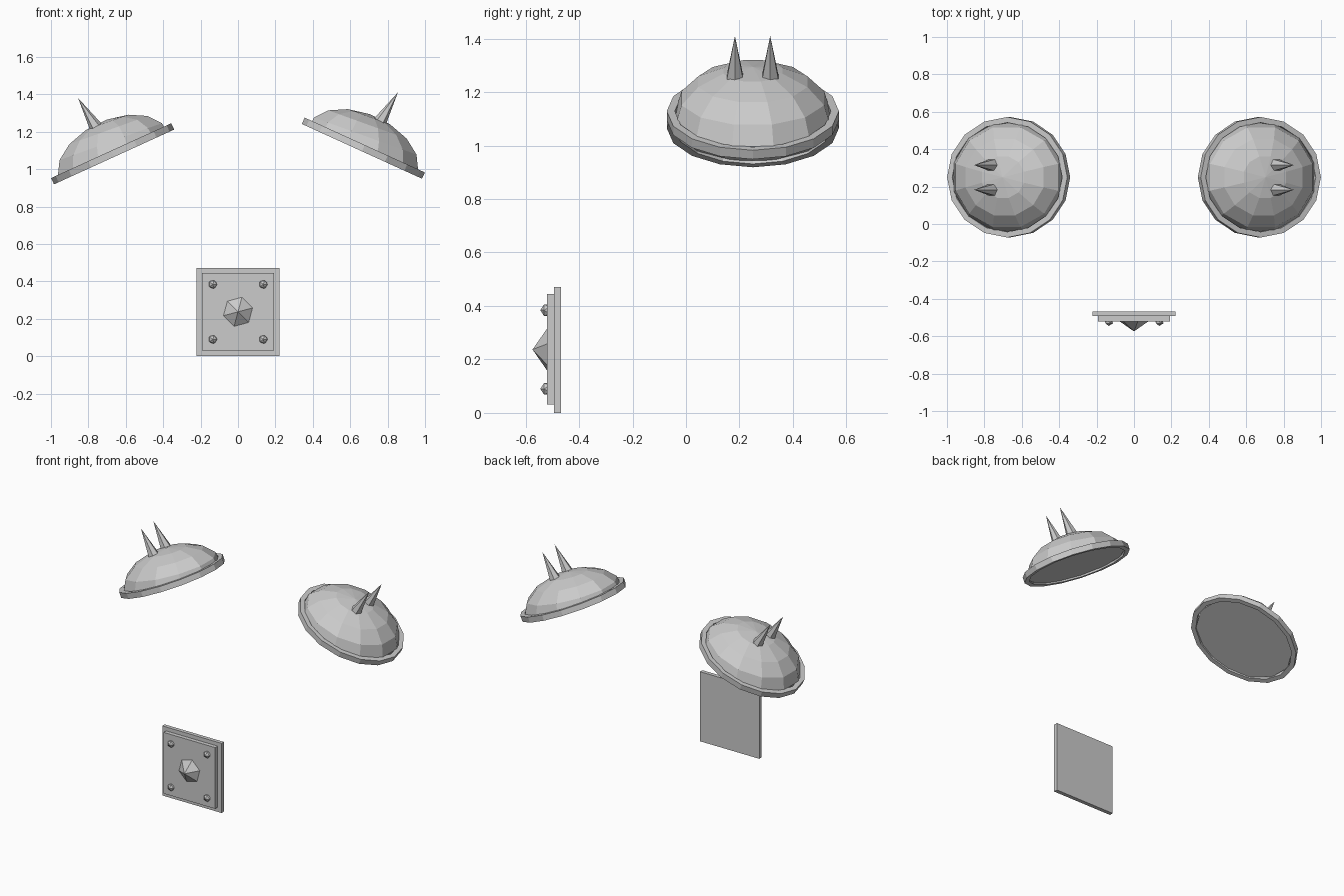
import bpy, bmesh
from math import radians, cos, sin, pi
from mathutils import Matrix, Vector

if "Cube" in bpy.data.objects:
    bpy.data.objects.remove(bpy.data.objects["Cube"])

T, R, S = Matrix.Translation, Matrix.Rotation, Matrix.Diagonal
TILT = R(radians(24.5), 4, 'Y')
PLACE = T((0.6625, 0.25, 1.095)) @ TILT      # right shoulder guard, underside centre
LEFT = T((0, 0, -0.03)) @ S((-1, 1, 1, 1))   # left guard sits slightly lower


def finish(bm, name, matrix=Matrix()):
    bm.transform(matrix)
    bmesh.ops.recalc_face_normals(bm, faces=bm.faces[:])
    me = bpy.data.meshes.new(name)
    bm.to_mesh(me)
    bm.free()
    bpy.context.collection.objects.link(bpy.data.objects.new(name, me))


def box(name, lo, hi):
    bm = bmesh.new()
    lo, hi = Vector(lo), Vector(hi)
    bmesh.ops.create_cube(bm, size=1, matrix=T((lo + hi) / 2) @ S((*(hi - lo), 1)))
    finish(bm, name)


def spike(name, base, tip, radius, sides=6, turn=0, matrix=Matrix()):
    bm = bmesh.new()
    base, tip = Vector(base), Vector(tip)
    d = tip - base
    bmesh.ops.create_cone(bm, cap_ends=True, segments=sides, radius1=radius, radius2=0,
                          depth=d.length,
                          matrix=T((base + tip) / 2) @ d.to_track_quat('Z', 'Y').to_matrix().to_4x4() @ R(turn, 4, 'Z'))
    finish(bm, name, matrix)


def dome(name, matrix):
    bm = bmesh.new()
    bmesh.ops.create_uvsphere(bm, u_segments=12, v_segments=8, radius=1,
                              matrix=R(radians(-8), 4, 'Y') @ R(pi / 12, 4, 'Z'))
    bmesh.ops.bisect_plane(bm, geom=bm.verts[:] + bm.edges[:] + bm.faces[:],
                           plane_co=(0, 0, 0), plane_no=(0, 0, 1), clear_inner=True)
    bmesh.ops.holes_fill(bm, edges=[e for e in bm.edges if e.is_boundary], sides=0)
    finish(bm, name, matrix @ T((0, 0, 0.01)) @ S((0.328, 0.299, 0.19, 1)))


def rim(name, matrix, n=16):
    # rectangular section swept round an ellipse
    bm = bmesh.new()
    section = [(0.353, 0.322, 0), (0.353, 0.322, 0.037), (0.323, 0.292, 0.037), (0.323, 0.292, 0)]
    rings = [[bm.verts.new((a * cos(2 * pi * i / n), b * sin(2 * pi * i / n), z))
              for a, b, z in section] for i in range(n)]
    for i in range(n):
        p, q = rings[i], rings[(i + 1) % n]
        for k in range(4):
            bm.faces.new((p[k], q[k], q[(k + 1) % 4], p[(k + 1) % 4]))
    finish(bm, name, matrix)


# shoulder guards: dome, rim and two spikes each
for side, m in (("right", Matrix()), ("left", LEFT)):
    dome(f"shoulder_dome_{side}", m @ PLACE)
    rim(f"shoulder_rim_{side}", m @ PLACE)
    for label, y in (("front", 0.183), ("back", 0.315)):
        spike(f"shoulder_spike_{side}_{label}", (0.758, y, 1.252), (0.855, y, 1.41), 0.036, matrix=m)

# belt plate: two stacked slabs
box("plate_back", (-0.222, -0.493, 0), (0.222, -0.467, 0.471))
box("plate_front", (-0.193, -0.52, 0.031), (0.193, -0.493, 0.445))

# centre spike, six sided, turned in the plate plane
bm = bmesh.new()
bmesh.ops.create_cone(bm, cap_ends=True, segments=6, radius1=0.082, radius2=0, depth=0.055,
                      matrix=T((0, -0.5465, 0.237)) @ R(radians(15), 4, 'Y') @ R(pi / 2, 4, 'X') @ R(pi / 2, 4, 'Z'))
# the cone starts its vertices on an axis, so align one 15 degrees below +x
bmesh.ops.rotate(bm, cent=(0, -0.5465, 0.237), matrix=R(radians(30), 3, 'Y'), verts=bm.verts[:])
finish(bm, "plate_centre_spike")

# corner studs
for x in (-0.135, 0.135):
    for z in (0.09, 0.384):
        bm = bmesh.new()
        bmesh.ops.create_icosphere(bm, subdivisions=1, radius=0.025,
                                   matrix=T((x, -0.52, z)) @ R(pi / 2, 4, 'X'))
        finish(bm, "plate_stud")
